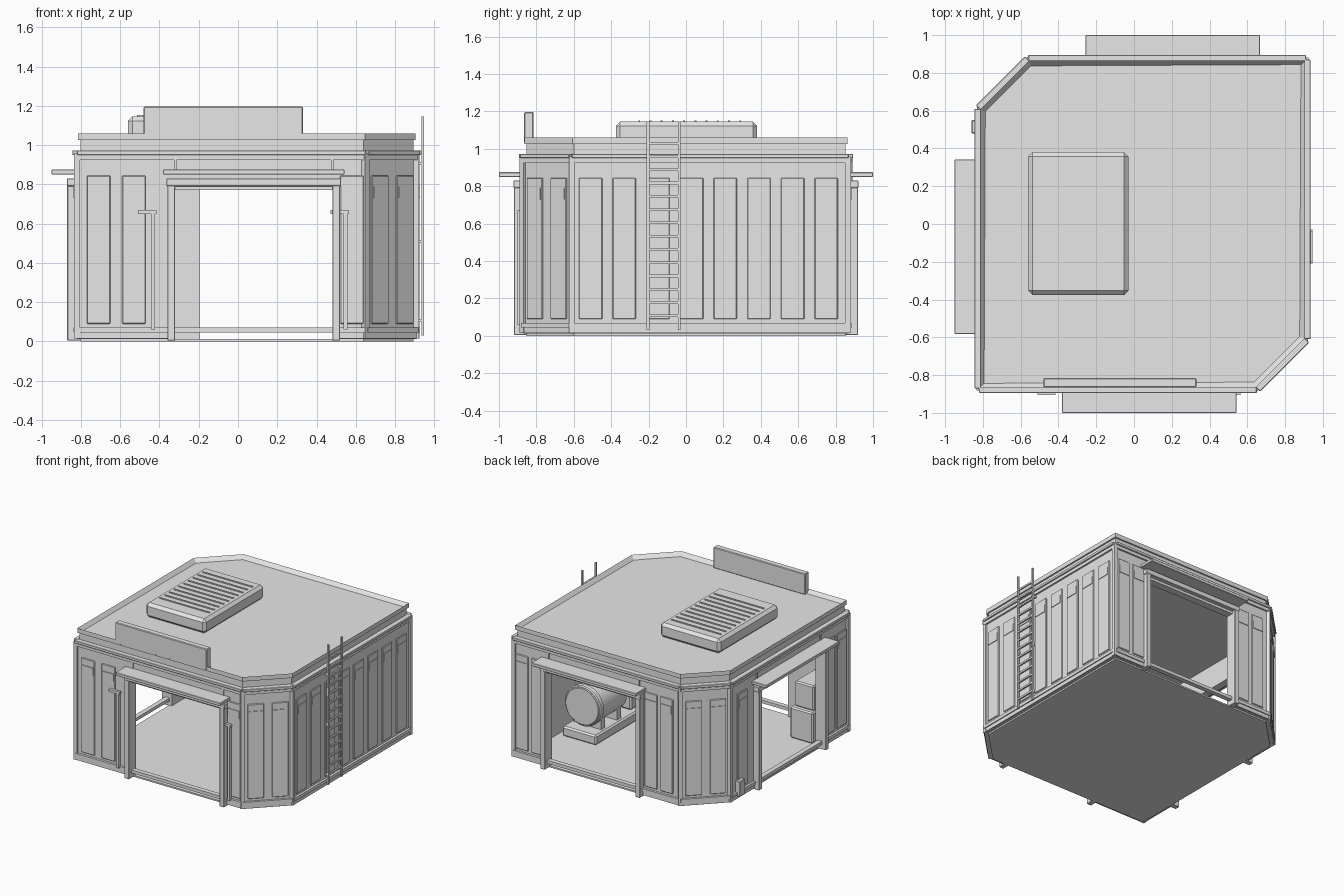
import bpy, bmesh, math
from mathutils import Vector, Matrix

if "Cube" in bpy.data.objects:
    bpy.data.objects.remove(bpy.data.objects["Cube"], do_unlink=True)

grey = bpy.data.materials.new("plain_grey")
grey.use_nodes = True
grey.diffuse_color = (0.8, 0.8, 0.8, 1)
grey.node_tree.nodes["Principled BSDF"].inputs["Base Color"].default_value = (0.8, 0.8, 0.8, 1)


def finish(bm, name, bevel=0):
    bmesh.ops.recalc_face_normals(bm, faces=bm.faces)
    mesh = bpy.data.meshes.new(name)
    bm.to_mesh(mesh)
    bm.free()
    mesh.materials.append(grey)
    ob = bpy.data.objects.new(name, mesh)
    bpy.context.collection.objects.link(ob)
    if bevel:
        mod = ob.modifiers.new("Bevel", 'BEVEL')
        mod.width, mod.segments = bevel, 1
    return ob


def add_box(bm, frame, xs, ys, zs):
    spans = (xs, ys, zs)
    mid = [(a + b) / 2 for a, b in spans]
    size = [b - a for a, b in spans]
    bmesh.ops.create_cube(bm, size=1, matrix=frame @ Matrix.Translation(mid) @ Matrix.Diagonal((*size, 1)))


def box(name, xs, ys, zs, frame=Matrix(), bevel=0):
    bm = bmesh.new()
    add_box(bm, frame, xs, ys, zs)
    return finish(bm, name, bevel)


def prism(name, points, z0, z1, rim=0, drop=0):
    bm = bmesh.new()
    base = bm.faces.new([bm.verts.new((x, y, z0)) for x, y in points])
    top = bmesh.ops.extrude_face_region(bm, geom=[base])["geom"]
    bmesh.ops.translate(bm, vec=(0, 0, z1 - z0), verts=[g for g in top if isinstance(g, bmesh.types.BMVert)])
    bmesh.ops.recalc_face_normals(bm, faces=bm.faces)
    if rim:
        cap = max(bm.faces, key=lambda f: f.calc_center_median().z)
        bmesh.ops.inset_region(bm, faces=[cap], thickness=rim)
        bmesh.ops.translate(bm, vec=(0, 0, -drop), verts=cap.verts[:])
    return finish(bm, name)


def cylinder(name, centre, radius, length, sides=32):
    bm = bmesh.new()
    turn = Matrix.Translation(centre) @ Matrix.Rotation(math.pi / 2, 4, 'X')
    bmesh.ops.create_cone(bm, cap_ends=True, segments=sides, radius1=radius, radius2=radius,
                          depth=length, matrix=turn)
    ob = finish(bm, name, 0.008)
    bpy.context.view_layer.objects.active = ob
    ob.select_set(True)
    bpy.ops.object.shade_smooth_by_angle(angle=math.radians(30))
    ob.select_set(False)
    return ob


def inset_outline(points, d):
    # Move every corner towards the middle of the footprint
    return [(0.045 + (x - 0.045) * (1 - d), y * (1 - d)) for x, y in points]


# Footprint with two cut corners, counter-clockwise from the front right corner
outline = [(-0.82, -0.87), (0.65, -0.87), (0.91, -0.61), (0.91, 0.87), (-0.56, 0.87), (-0.82, 0.61)]

# Floor and roof
prism("floor", inset_outline(outline, 0.02), 0, 0.012)
prism("roof_body", inset_outline(outline, 0.02), 0.96, 1.03)
prism("roof_rim", inset_outline(outline, 0.006), 1.025, 1.06, 0.03, 0.03)

# Walls: name, doorway start and end, panel centres, panel width
walls = [
    ("front", (0.50, 1.30), (0.11, 0.29, 1.40), 0.12),
    ("front_left_corner", None, (0.095, 0.275), 0.12),
    ("left_side", None, [0.1 + 0.18 * i for i in range(8)], 0.125),
    ("back", (0.305, 1.105), (0.075, 0.215, 1.215, 1.355), 0.11),
    ("back_right_corner", None, (0.095, 0.275), 0.12),
    ("right_side", (0.33, 1.13), (0.14, 1.24, 1.39), 0.12),
]
frames = {}


def build_panels(name, frame, centres, width):
    bm = bmesh.new()
    h = width / 2
    for c in centres:
        add_box(bm, frame, (c - h, c + h), (0, 0.012), (0.09, 0.845))
    finish(bm, name + "_panels", 0.004)
    bm = bmesh.new()
    for c in centres:
        add_box(bm, frame, (c - h + 0.01, c + h - 0.01), (0.01, 0.017), (0.73, 0.79))
    finish(bm, name + "_vent_plates")


def build_doorway(name, frame, a, b):
    bm = bmesh.new()
    for u in (a - 0.04, b):
        add_box(bm, frame, (u, u + 0.04), (-0.04, 0.05), (0.005, 0.83))
    finish(bm, name + "_door_posts", 0.003)
    box(name + "_door_header", (a - 0.045, b + 0.045), (0, 0.052), (0.79, 0.83), frame, 0.003)
    box(name + "_door_soffit", (a, b), (-0.04, 0.02), (0.77, 0.80), frame)
    box(name + "_canopy", (a - 0.062, b + 0.062), (0, 0.13), (0.85, 0.875), frame, 0.003)
    bm = bmesh.new()
    for u in (a, b):
        add_box(bm, frame, (u - 0.006, u + 0.006), (0, 0.008), (0.875, 0.95))
    finish(bm, name + "_header_joints")


for i, (name, door, centres, width) in enumerate(walls):
    a, b = Vector(outline[i]), Vector(outline[(i + 1) % len(outline)])
    length = (b - a).length
    t = (b - a) / length
    frame = Matrix(((t.x, t.y, 0, a.x), (t.y, -t.x, 0, a.y), (0, 0, 1, 0), (0, 0, 0, 1)))
    frames[name] = frame
    bm = bmesh.new()
    if door:
        add_box(bm, frame, (0, door[0]), (-0.04, 0), (0.012, 0.97))
        add_box(bm, frame, (door[1], length), (-0.04, 0), (0.012, 0.97))
        add_box(bm, frame, door, (-0.04, 0), (0.79, 0.97))
        build_doorway(name, frame, *door)
    else:
        add_box(bm, frame, (0, length), (-0.04, 0), (0.012, 0.97))
    finish(bm, name + "_wall")
    build_panels(name, frame, centres, width)
    box(name + "_base_rail", (0, length), (-0.02, 0.018), (0.045, 0.07), frame)
    box(name + "_lower_cornice", (0, length), (-0.01, 0.014), (0.925, 0.955), frame)
    box(name + "_upper_cornice", (0, length), (-0.01, 0.024), (0.95, 0.972), frame, 0.003)
    box(name + "_corner_post", (-0.015, 0.015), (-0.02, 0.012), (0.015, 0.96), frame)
    # Skirting pieces stop at the doorway
    bm = bmesh.new()
    for s, e in ([(0, door[0]), (door[1], length)] if door else [(0, length)]):
        add_box(bm, frame, (s, e), (0, 0.01), (0.015, 0.045))
    finish(bm, name + "_skirting")

# Ladder on the left side
side = frames["left_side"]
bm = bmesh.new()
for u in (0.40, 0.567):
    add_box(bm, side, (u, u + 0.014), (0.024, 0.036), (0.03, 1.145))
    for z in (0.1, 0.5, 0.9):
        add_box(bm, side, (u, u + 0.014), (0, 0.03), (z, z + 0.015))
finish(bm, "ladder_rails")
bm = bmesh.new()
for i in range(14):
    z = 0.1 + i * 0.071
    add_box(bm, side, (0.405, 0.575), (0.024, 0.036), (z, z + 0.014))
finish(bm, "ladder_rungs")

# Bent pipes beside the front doorway
for side_name, u in (("right", 0.39), ("left", 1.37)):
    bm = bmesh.new()
    add_box(bm, frames["front"], (u - 0.012, u + 0.008), (0.012, 0.034), (0.06, 0.67))
    add_box(bm, frames["front"], (u - 0.08, u + 0.015), (0.012, 0.034), (0.65, 0.67))
    finish(bm, side_name + "_front_pipe")

# Small service box on the right side
box("service_box", (0.06, 0.13), (0, 0.04), (0.04, 0.16), frames["right_side"], 0.004)

# Roof sign board and air unit with slats
box("sign_board", (-0.48, 0.33), (-0.865, -0.815), (1.03, 1.197), bevel=0.005)
unit = box("air_unit", (-0.56, -0.03), (-0.375, 0.38), (1.03, 1.145), bevel=0.022)
bm = bmesh.new()
for i in range(10):
    y = 0.29 - i * 0.06
    add_box(bm, Matrix(), (-0.515, -0.075), (y - 0.005, y + 0.005), (1.14, 1.152))
finish(bm, "air_unit_slats")

# Machine along the left wall inside
box("machine_base", (0.53, 0.83), (-0.4, 0.38), (0.01, 0.09), bevel=0.012)
cylinder("machine_drum", (0.68, 0.16, 0.27), 0.15, 0.36)
cylinder("machine_end_cap", (0.68, 0.31, 0.27), 0.16, 0.05)
cylinder("machine_shaft_housing", (0.68, -0.12, 0.27), 0.1, 0.25)
box("machine_block", (0.57, 0.79), (-0.36, -0.12), (0.09, 0.4), bevel=0.012)
for y in (0.02, 0.22):
    box("machine_saddle", (0.56, 0.80), (y, y + 0.05), (0.08, 0.2))

# Cabinet inside by the front wall
box("cabinet_lower", (-0.74, -0.54), (-0.82, -0.54), (0.012, 0.26), bevel=0.01)
box("cabinet_upper", (-0.73, -0.56), (-0.82, -0.57), (0.26, 0.46), bevel=0.01)
